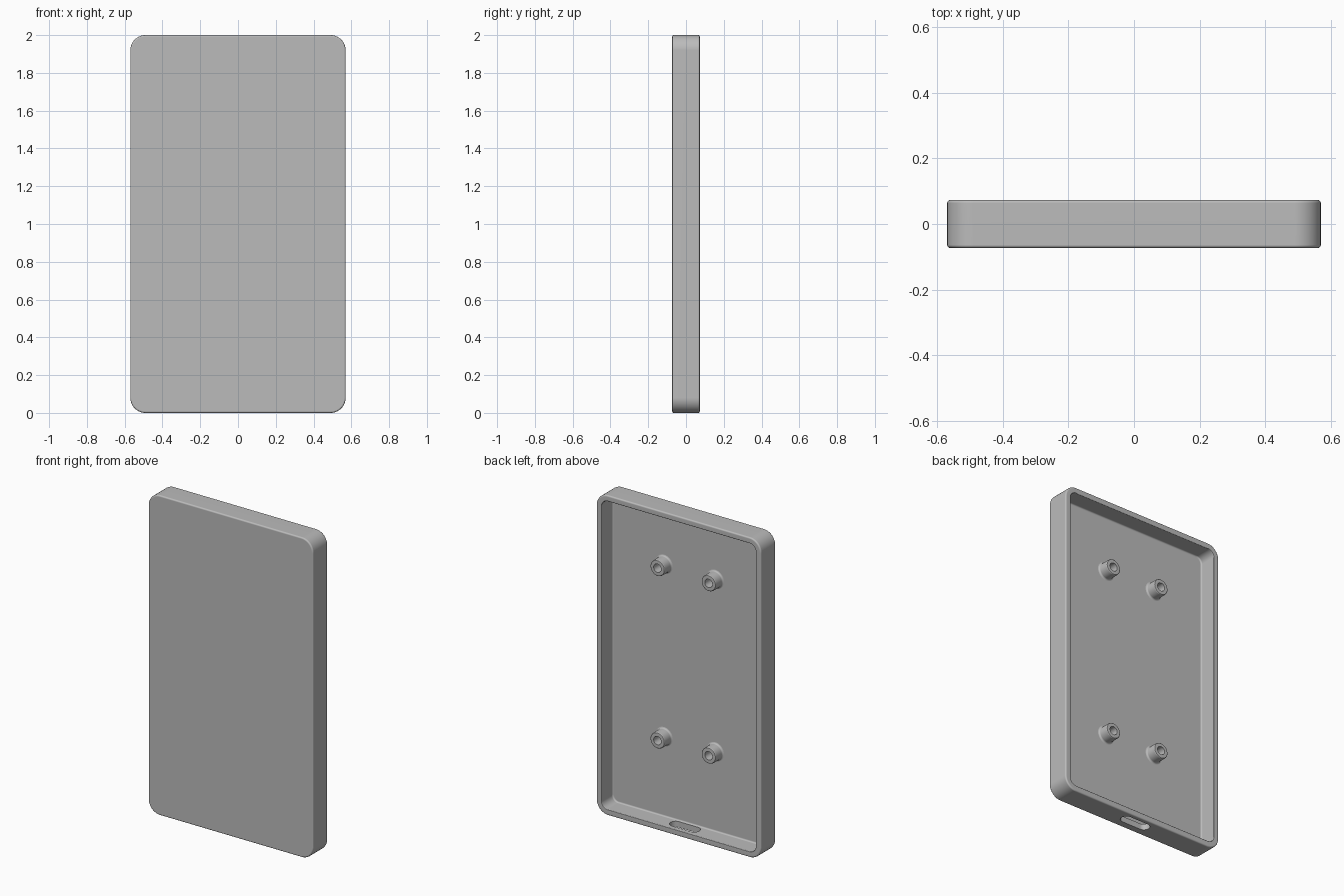
import bpy
import bmesh
from math import sin, cos, pi

if "Cube" in bpy.data.objects:
    bpy.data.objects.remove(bpy.data.objects["Cube"])

# Overall sizes
WIDTH, HEIGHT, DEPTH = 1.14, 2.0, 0.146
CORNER, WALL, FILLET = 0.08, 0.037, 0.009
FRONT, BACK = -DEPTH / 2, DEPTH / 2
FLOOR = FRONT + 0.036

grey = bpy.data.materials.new("plain grey")
grey.use_nodes = True
grey.diffuse_color = (0.5, 0.5, 0.5, 1)
shader = grey.node_tree.nodes["Principled BSDF"]
shader.inputs["Base Color"].default_value = (0.5, 0.5, 0.5, 1)
shader.inputs["Roughness"].default_value = 0.6


def arc(cx, cy, radius, start, end, steps):
    """Points along an arc, angles in quarter turns."""
    angles = [(start + (end - start) * i / steps) * pi / 2 for i in range(steps + 1)]
    return [(cx + radius * cos(a), cy + radius * sin(a)) for a in angles]


def rounded_rect(width, height, radius, steps=10):
    w, h = width / 2 - radius, height / 2 - radius
    points = []
    for quarter, (sx, sy) in enumerate([(1, 1), (-1, 1), (-1, -1), (1, -1)]):
        points += arc(sx * w, sy * h, radius, quarter, quarter + 1, steps)
    return points


def loft(name, rings):
    """Skin a stack of equal-sized vertex rings and cap both ends."""
    bm = bmesh.new()
    loops = [[bm.verts.new(p) for p in ring] for ring in rings]
    for a, b in zip(loops, loops[1:]):
        for i in range(len(a)):
            j = (i + 1) % len(a)
            bm.faces.new((a[i], a[j], b[j], b[i]))
    bm.faces.new(loops[0])
    bm.faces.new(loops[-1])
    bmesh.ops.recalc_face_normals(bm, faces=bm.faces)
    mesh = bpy.data.meshes.new(name)
    bm.to_mesh(mesh)
    bm.free()
    obj = bpy.data.objects.new(name, mesh)
    mesh.materials.append(grey)
    bpy.context.collection.objects.link(obj)
    return obj


def finish(obj):
    bpy.ops.object.select_all(action='DESELECT')
    obj.select_set(True)
    bpy.context.view_layer.objects.active = obj
    for mod in list(obj.modifiers):
        bpy.ops.object.modifier_apply(modifier=mod.name)
    bpy.ops.object.shade_smooth_by_angle(angle=pi / 6)
    weighted = obj.modifiers.new("even shading", 'WEIGHTED_NORMAL')
    weighted.keep_sharp = True


# Tray: wall section as (inset, y), from the front plate over the rim to the floor
section = arc(FILLET, FRONT + FILLET, FILLET, 3, 2, 4)
section += arc(FILLET, BACK - FILLET, FILLET, 2, 1, 4)
section += arc(WALL - FILLET / 2, BACK - FILLET / 2, FILLET / 2, 1, 0, 3)
section += arc(WALL + FILLET, FLOOR + FILLET, FILLET, 2, 3, 4)
rings = []
for inset, y in section:
    outline = rounded_rect(WIDTH - 2 * inset, HEIGHT - 2 * inset, CORNER - inset)
    rings.append([(x, y, z + HEIGHT / 2) for x, z in outline])
tray = loft("tray", rings)

# Cable slot through the bottom wall
slot = rounded_rect(0.2, 0.07, 0.0345)
cutter = loft("slot_cutter", [[(x, y + 0.01, z) for x, y in slot] for z in (-0.1, 0.1)])
cutter.hide_render = True
cut = tray.modifiers.new("cable slot", 'BOOLEAN')
cut.operation = 'DIFFERENCE'
cut.solver = 'EXACT'
cut.object = cutter
finish(tray)
bpy.data.objects.remove(cutter)

# Screw posts: turned section as (radius, y) with flared foot and blind hole
TIP, POST, HOLE = 0.03, 0.05, 0.026
turned = [(POST + 0.01, FLOOR - 0.01)]
turned += arc(POST + 0.01, FLOOR + 0.01, 0.01, 3, 2, 4)
turned += arc(POST - 0.006, TIP - 0.006, 0.006, 0, 1, 3)
turned += [(HOLE, TIP), (HOLE, FLOOR + 0.005)]
SIDES = 32
for side, x in (("left", 0.177), ("right", -0.177)):
    for level, z in (("upper", 1.613), ("lower", 0.535)):
        rings = [[(x + r * cos(2 * pi * i / SIDES), y, z + r * sin(2 * pi * i / SIDES))
                  for i in range(SIDES)] for r, y in turned]
        finish(loft(f"screw_post_{level}_{side}", rings))
